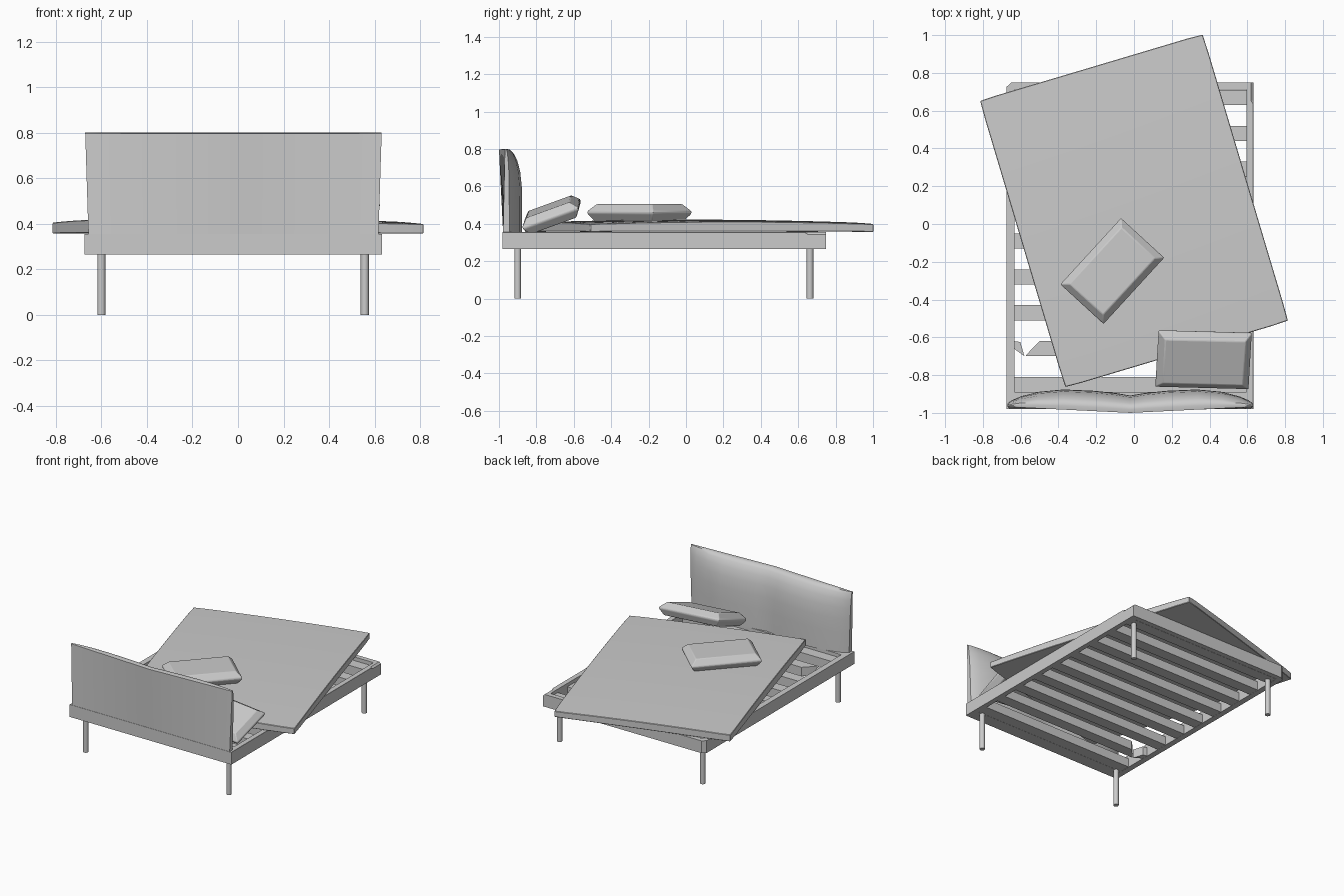
import bpy, bmesh
from math import radians
from mathutils import Vector

if "Cube" in bpy.data.objects:
    bpy.data.objects.remove(bpy.data.objects["Cube"])


def finish(bm, name, smooth=None, bevel=0.0, segments=2):
    bmesh.ops.recalc_face_normals(bm, faces=bm.faces)
    me = bpy.data.meshes.new(name)
    bm.to_mesh(me)
    bm.free()
    ob = bpy.data.objects.new(name, me)
    bpy.context.collection.objects.link(ob)
    if bevel:
        m = ob.modifiers.new("soft_edges", 'BEVEL')
        m.width, m.segments, m.limit_method = bevel, segments, 'ANGLE'
        m.angle_limit = radians(25)
    if smooth:
        bpy.ops.object.select_all(action='DESELECT')
        ob.select_set(True)
        bpy.context.view_layer.objects.active = ob
        bpy.ops.object.shade_smooth_by_angle(angle=radians(smooth))
    return ob


def loft(rings):
    bm = bmesh.new()
    vs = [[bm.verts.new(p) for p in ring] for ring in rings]
    n = len(rings[0])
    for a, b in zip(vs, vs[1:]):
        for i in range(n):
            j = (i + 1) % n
            bm.faces.new((a[i], a[j], b[j], b[i]))
    bm.faces.new(vs[0][::-1])
    bm.faces.new(vs[-1])
    return bm


def prism(name, outline, z0, z1):
    return finish(loft([[(x, y, z) for x, y in outline] for z in (z0, z1)]), name)


def box(name, x0, x1, y0, y1, z0, z1):
    return prism(name, [(x0, y0), (x1, y0), (x1, y1), (x0, y1)], z0, z1)


# Frame rails, with a chipped back left corner; the front rail is the wide one
X0, X1, Y0, Y1, ZB, ZT = -0.675, 0.632, -0.98, 0.748, 0.265, 0.355
box("left_rail", X0, X0 + 0.042, Y0, 0.713, ZB, ZT)
box("front_rail", X0 + 0.042, X1 - 0.036, Y0, -0.89, ZB, ZT)
prism("back_rail", [(X0, 0.713), (X1 - 0.036, 0.713), (X1 - 0.036, Y1),
                    (X0 + 0.025, Y1), (X0, Y1 - 0.022)], ZB, ZT)

# Right rail, with its top edge chipped near the back
chip = Y1 - 0.115
bm = loft([[(X1 - 0.036, y, ZB), (X1, y, ZB), (X1, y, ZT - d), (X1 - d, y, ZT),
            (X1 - 0.036, y, ZT)]
           for y, d in ((Y0, 0.001), (chip, 0.001), (chip + 0.02, 0.012), (Y1, 0.012))])
finish(bm, "right_rail")

# Slats, flush with the bottom of the frame
SX0, SX1, SZ0, SZ1 = X0 + 0.04, X1 - 0.034, 0.266, 0.33
for i in range(9):
    y = -0.85 + 0.19 * i
    if i == 1:
        # Snapped slat in two splintered pieces
        prism("broken_slat_end", [(SX0, y), (-0.58, y - 0.04), (-0.602, y + 0.035),
                                  (SX0, y + 0.04)], SZ0, SZ1)
        prism("broken_slat", [(-0.575, y - 0.04), (SX1, y - 0.04), (SX1, y + 0.04),
                              (-0.50, y + 0.04), (-0.54, y)], SZ0, SZ1)
    else:
        box(f"slat_{i}", SX0, SX1, y - 0.04, y + 0.04, SZ0, SZ1)

# Legs
for x in (-0.60, 0.557):
    for y in (-0.90, 0.663):
        bm = bmesh.new()
        bmesh.ops.create_cone(bm, cap_ends=True, segments=16, radius1=0.018,
                              radius2=0.018, depth=0.27)
        bmesh.ops.translate(bm, verts=bm.verts, vec=(x, y, 0.135))
        finish(bm, "leg", 40)

# Headboard: padded section swept across, folded slightly at the middle
CX = -0.02
half = [(0.0, -0.908), (0.12, -0.895), (0.3, -0.883), (0.55, -0.876),
        (0.75, -0.888), (0.9, -0.912), (0.97, -0.932), (1.0, -0.945)]
cols = [(-t, f) for t, f in half[:0:-1]] + half
rings = []
for t, front in cols:
    back = -1.0 + 0.032 * abs(t)
    depth = front - back
    ring = []
    for z, k in ((0.353, 1), (0.5, 1), (0.6, 0.98), (0.68, 0.9), (0.74, 0.75),
                 (0.78, 0.55), (0.797, 0.38), (0.80, 0.2), (0.796, 0), (0.353, 0)):
        h = (z - 0.353) / 0.445
        y = back + depth * k if k else back + (1 - h) * (-0.978 - back)
        ring.append((CX + t * (0.637 + 0.014 * h), y, z))
    rings.append(ring)
finish(loft(rings), "headboard", 40)

# Mattress: thin slab, crowned in the middle, lying askew
N = 14
bm = bmesh.new()
bmesh.ops.create_grid(bm, x_segments=N, y_segments=N, size=1)
res = bmesh.ops.extrude_face_region(bm, geom=bm.faces[:])
top = {v for v in res["geom"] if isinstance(v, bmesh.types.BMVert)}
for v in bm.verts:
    u, w = v.co.x, v.co.y
    crown = (1 - w * w) * 0.65 + (1 - u * u) * 0.35
    z = (0.402 - 0.003 * u + 0.020 * crown) if v in top else 0.357 + 0.003 * crown
    s = 0.996 if abs(u) > 0.99 and abs(w) > 0.99 else 1.0
    v.co = Vector((u * 0.617 * s, w * 0.793 * s, z))
ob = finish(bm, "mattress", 35, 0.003, 1)
ob.location = (0, 0.07, 0)
ob.rotation_euler = (0, 0, radians(16.6))


# Pillows: chamfered cushions
def pillow(name, lx, ly, loc, rot):
    rings = []
    for z, inset in ((-0.045, 0.028), (-0.006, 0), (0.008, 0), (0.045, 0.035)):
        a, b = lx / 2 - inset, ly / 2 - inset
        rings.append([(-a, -b, z), (a, -b, z), (a, b, z), (-a, b, z)])
    ob = finish(loft(rings), name, 25, 0.005)
    ob.location = loc
    ob.rotation_euler = [radians(r) for r in rot]


pillow("loose_pillow", 0.475, 0.31, (-0.115, -0.249, 0.46), (0, 0, 47.5))
pillow("leaning_pillow", 0.495, 0.315, (0.368, -0.718, 0.450), (20, 5, -1.5))
